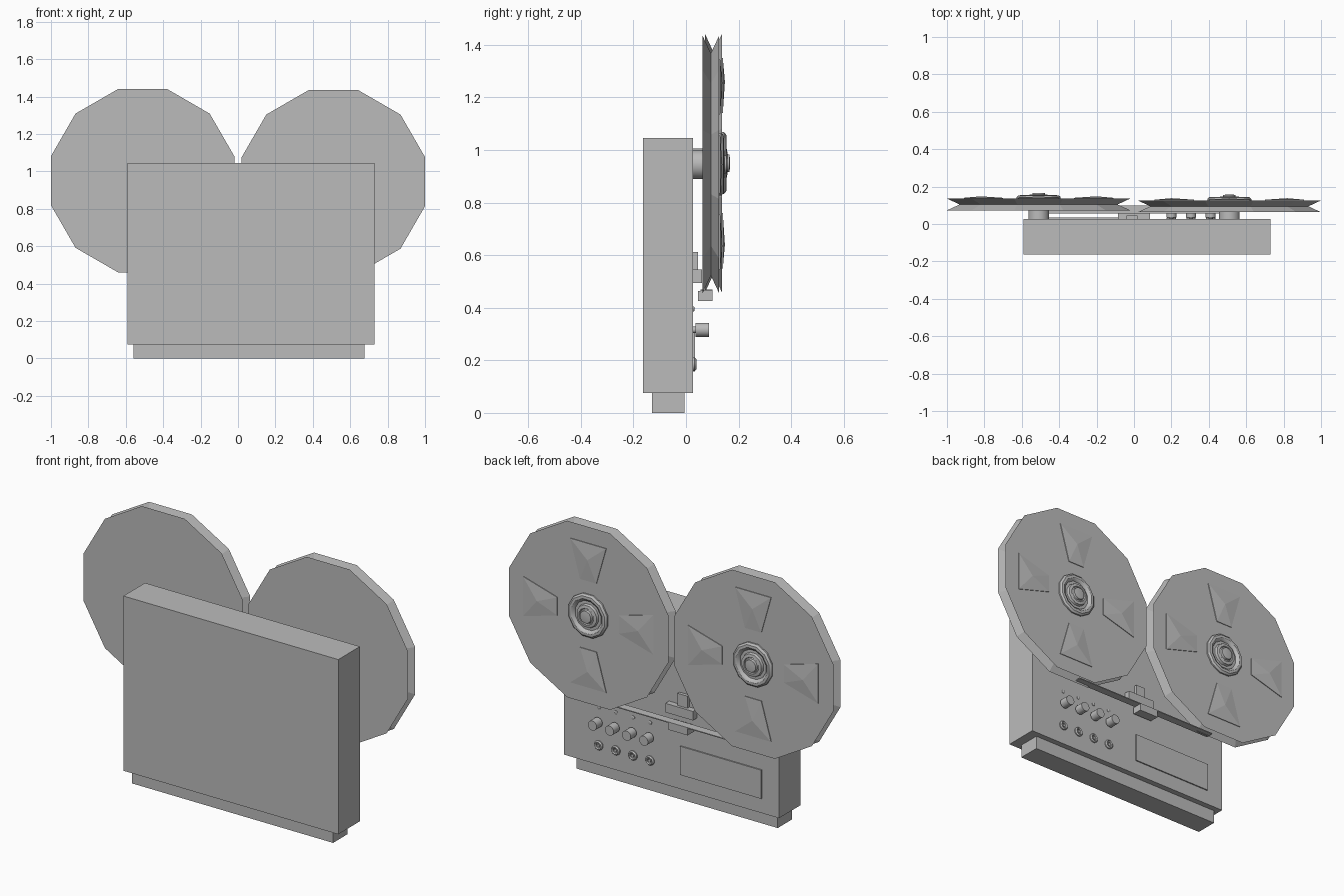
import bpy, bmesh, math
from mathutils import Vector

cube = bpy.data.objects.get("Cube")
if cube:
    bpy.data.objects.remove(cube, do_unlink=True)

grey = bpy.data.materials.new("plain_grey")
grey.use_nodes = True
COLOUR = (0.5, 0.5, 0.5, 1)
grey.diffuse_color = COLOUR
grey.node_tree.nodes["Principled BSDF"].inputs["Base Color"].default_value = COLOUR


def finish(name, bm, smooth=None):
    bmesh.ops.recalc_face_normals(bm, faces=bm.faces)
    mesh = bpy.data.meshes.new(name)
    bm.to_mesh(mesh)
    bm.free()
    mesh.materials.append(grey)
    ob = bpy.data.objects.new(name, mesh)
    bpy.context.collection.objects.link(ob)
    if smooth:
        bpy.ops.object.select_all(action="DESELECT")
        ob.select_set(True)
        bpy.context.view_layer.objects.active = ob
        bpy.ops.object.shade_smooth_by_angle(angle=math.radians(smooth))
    return ob


def box(name, x, y, z):
    """Box from its (low, high) range on each axis."""
    bm = bmesh.new()
    bmesh.ops.create_cube(bm, size=1)
    for v in bm.verts:
        v.co = [r[0] + (r[1] - r[0]) * (c + 0.5) for r, c in zip((x, y, z), v.co)]
    return finish(name, bm)


def lathe(name, centre, profile, sides=12, smooth=None):
    """Turn (radius, depth) points around the y axis, closing both ends."""
    bm = bmesh.new()
    rings = []
    for r, d in profile:
        ring = []
        for i in range(sides):
            a = math.tau * (i + 0.5) / sides
            ring.append(bm.verts.new(Vector(centre) + Vector((r * math.cos(a), d, r * math.sin(a)))))
        rings.append(ring)
    for a, b in zip(rings, rings[1:]):
        for i in range(sides):
            j = (i + 1) % sides
            bm.faces.new((a[i], a[j], b[j], b[i]))
    bm.faces.new(rings[0])
    bm.faces.new(rings[-1])
    return finish(name, bm, smooth)


def spoke_plate(name, centre, angle):
    """Slightly domed trapezoid lying on the reel face."""
    bm = bmesh.new()
    out = Vector((math.cos(angle), 0, math.sin(angle)))
    side = Vector((-out.z, 0, out.x))
    lift = Vector((0, 1, 0))
    outline = [(0.19, -0.05), (0.40, -0.11), (0.40, 0.11), (0.19, 0.05)]
    low = [bm.verts.new(Vector(centre) + out * r + side * s) for r, s in outline]
    high = [bm.verts.new(v.co + lift * 0.004) for v in low]
    tip = bm.verts.new(Vector(centre) + out * 0.31 + lift * 0.012)
    bm.faces.new(low)
    for i in range(4):
        j = (i + 1) % 4
        bm.faces.new((low[i], low[j], high[j], high[i]))
        bm.faces.new((high[i], high[j], tip))
    return finish(name, bm)


# Cabinet and plinth
BACK = 0.027
box("cabinet", (-0.59, 0.73), (-0.163, BACK), (0.075, 1.045))
box("plinth", (-0.56, 0.675), (-0.13, -0.005), (0, 0.076))

# Reels with a V groove round the rim, hub, spindle and spoke plates
R = 0.49 / math.cos(math.pi / 12)
HUB = [(0.122, -0.002), (0.122, 0.008), (0.112, 0.017), (0.098, 0.018), (0.086, 0.011),
       (0.082, 0.003), (0.066, 0.004), (0.062, 0.018), (0.046, 0.021), (0.042, 0.015),
       (0.036, 0.017), (0.034, 0.029), (0.02, 0.031)]
for side, x, z, y in (("right", -0.51, 0.95, 0.073), ("left", 0.51, 0.945, 0.063)):
    face = y + 0.063
    lathe(side + "_reel", (x, y, z), [(R, 0), (R - 0.07, 0.0315), (R, 0.063)])
    lathe(side + "_hub", (x, face, z), HUB, smooth=35)
    lathe(side + "_spindle", (x, 0, z), [(0.057, 0.02), (0.057, y + 0.005)], smooth=35)
    for k in range(4):
        spoke_plate(f"{side}_spoke_plate_{k + 1}", (x, face, z), k * math.pi / 2)

# Tape run and head blocks
box("tape", (-0.46, 0.46), (0.055, 0.1), (0.464, 0.469))
box("head_block", (-0.085, 0.085), (BACK - 0.005, 0.06), (0.495, 0.545))
box("head_cap", (-0.04, 0.02), (BACK - 0.005, 0.045), (0.54, 0.612))
box("tape_guide", (-0.08, 0.04), (0.045, 0.1), (0.426, 0.464))

# Controls: lamp, knob and socket in each column
for k in range(4):
    x = 0.2 + k * 0.105
    lathe(f"lamp_{k + 1}", (x, BACK, 0.395), [(0.01, -0.003), (0.01, 0.003), (0.005, 0.006)])
    lathe(f"knob_{k + 1}", (x, BACK, 0.316),
          [(0.012, -0.003), (0.012, 0.009), (0.027, 0.009), (0.027, 0.06)], 16, 35)
    lathe(f"socket_{k + 1}", (x, BACK, 0.185),
          [(0.026, -0.003), (0.026, 0.006), (0.02, 0.012), (0.014, 0.008), (0.012, 0.002),
           (0.008, 0.002), (0.008, 0.008)], 12, 35)

# Display panel
box("display_panel", (-0.485, 0.012), (BACK - 0.003, BACK + 0.007), (0.157, 0.316))
